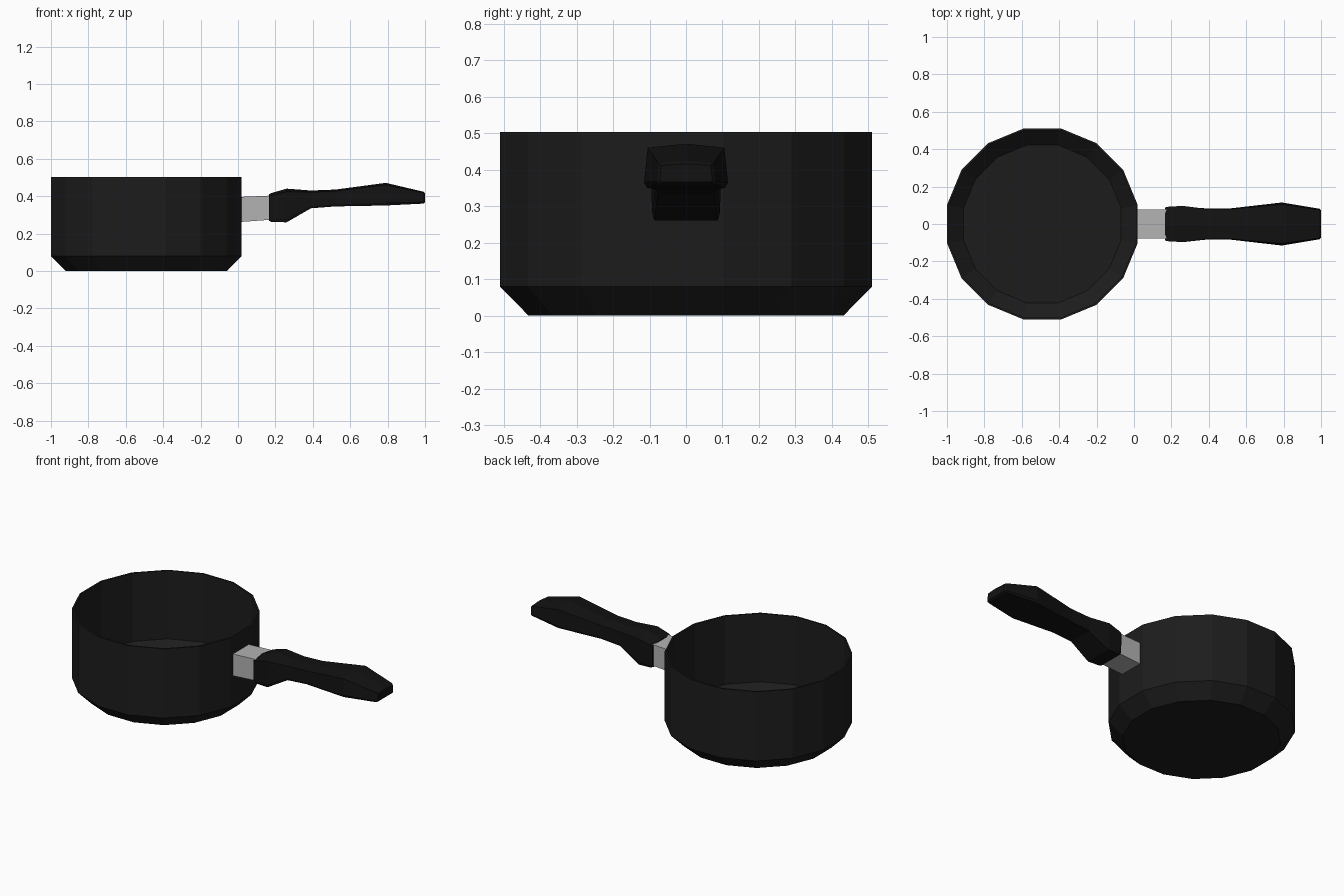
import bpy, bmesh, math

if "Cube" in bpy.data.objects:
    bpy.data.objects.remove(bpy.data.objects["Cube"])

def material(name, c):
    m = bpy.data.materials.new(name)
    m.diffuse_color = (c, c, c, 1)
    m.use_nodes = True
    m.node_tree.nodes["Principled BSDF"].inputs["Base Color"].default_value = m.diffuse_color
    return m

def loft(name, rings, mat, closed=False):
    """Skin a list of equal-length rings; cap both ends."""
    bm = bmesh.new()
    loops = [[bm.verts.new(p) for p in ring] for ring in rings]
    n = len(loops[0])
    for a, b in zip(loops, loops[1:]):
        for i in range(n):
            j = (i + 1) % n
            bm.faces.new((a[i], a[j], b[j], b[i]))
    bm.faces.new(loops[0][::-1])
    bm.faces.new(loops[-1])
    bmesh.ops.recalc_face_normals(bm, faces=bm.faces)
    mesh = bpy.data.meshes.new(name)
    bm.to_mesh(mesh)
    bm.free()
    ob = bpy.data.objects.new(name, mesh)
    bpy.context.collection.objects.link(ob)
    mesh.materials.append(mat)
    return ob

black = material("black_metal", 0.012)
handle_black = material("handle_black", 0.006)
grey = material("bracket_grey", 0.45)

# Pan: 16-sided, outside from base to rim, then down the inside to the floor
CX, N = -0.49, 16
def ring(r, z):
    return [(CX + r * math.cos((i + .5) * math.tau / N),
             r * math.sin((i + .5) * math.tau / N), z) for i in range(N)]

pan_profile = [(0.44, 0), (0.52, 0.08), (0.52, 0.503),
               (0.51, 0.503), (0.51, 0.085), (0.43, 0.01)]
loft("pan", [ring(r, z) for r, z in pan_profile], black)

# Bracket between pan and handle
def box_section(x, w, z0, z1):
    return [(x, -w, z0), (x, w, z0), (x, w, z1), (x, -w, z1)]

loft("handle_bracket", [box_section(0.015, 0.077, 0.262, 0.396),
                        box_section(0.18, 0.077, 0.274, 0.403)], grey)

# Handle: x, bottom half width, top half width, bottom z, top z
def grip_section(x, wb, wt, z0, z1):
    h = z1 - z0
    return [(x, -wb * .93, z0), (x, wb * .93, z0), (x, wb, z0 + h * .12),
            (x, wt, z1 - h * .09), (x, 0, z1),
            (x, -wt, z1 - h * .09), (x, -wb, z0 + h * .12)]

stations = [(0.165, 0.086, 0.088, 0.268, 0.41),
            (0.18, 0.09, 0.092, 0.262, 0.417),
            (0.26, 0.093, 0.097, 0.26, 0.44),
            (0.39, 0.083, 0.080, 0.335, 0.43),
            (0.52, 0.084, 0.080, 0.345, 0.435),
            (0.79, 0.115, 0.105, 0.35, 0.471),
            (0.99, 0.082, 0.076, 0.36, 0.424),
            (1.0, 0.072, 0.068, 0.366, 0.416)]
loft("handle", [grip_section(*s) for s in stations], handle_black)
